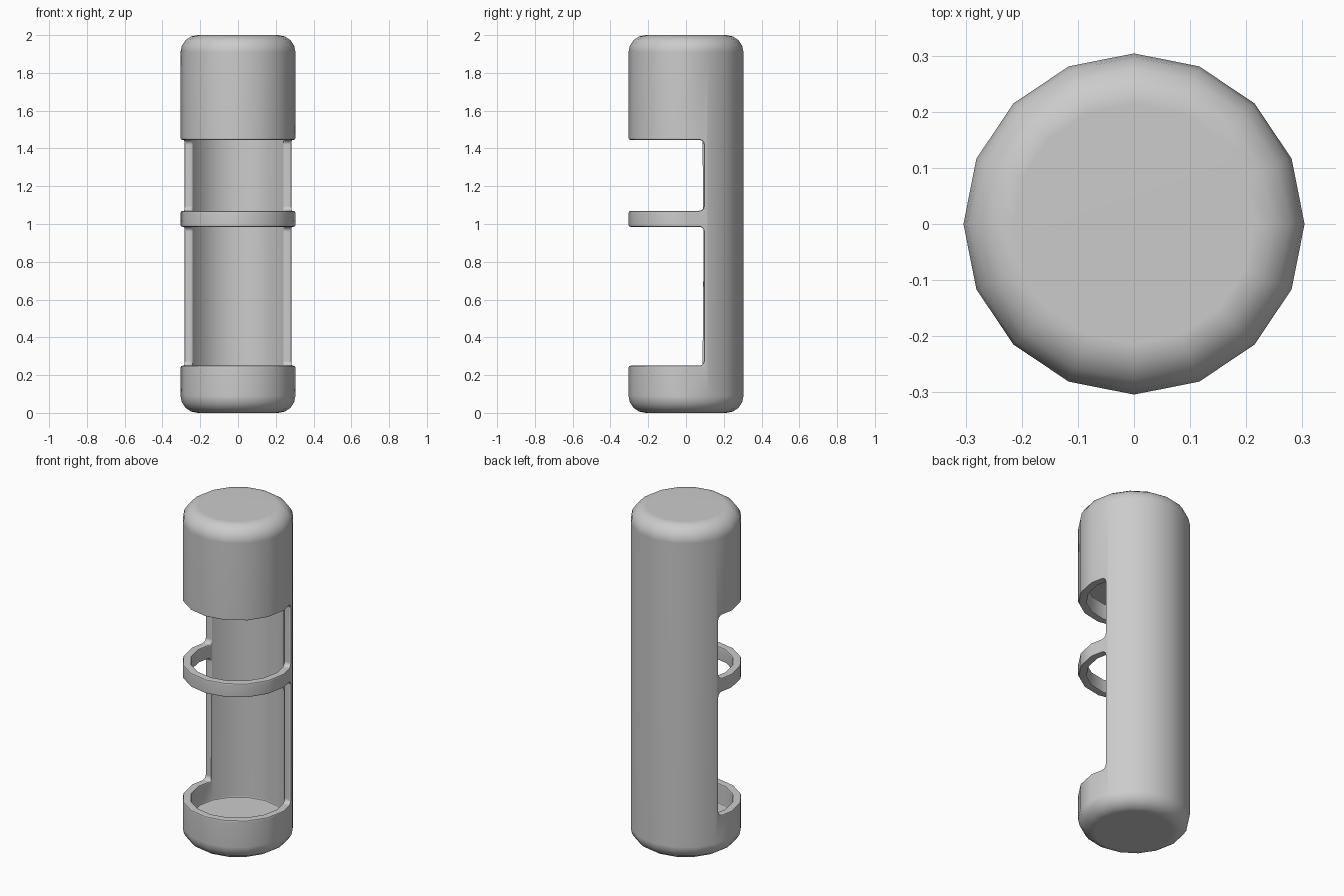
import bpy, bmesh
from math import sin, cos, pi, radians

cube = bpy.data.objects.get("Cube")
if cube:
    bpy.data.objects.remove(cube, do_unlink=True)

SIDES, RADIUS, BORE = 16, 0.304, 0.257
ROUND = 0.09          # end rounding
CUT_Y = 0.095         # depth of the front openings
FILLET = 0.025        # corner radius of the openings

grey = bpy.data.materials.new("plain grey")
grey.use_nodes = True
colour = (0.6, 0.6, 0.6, 1)
grey.diffuse_color = colour
grey.node_tree.nodes["Principled BSDF"].inputs["Base Color"].default_value = colour


def make_object(name, bm):
    bmesh.ops.recalc_face_normals(bm, faces=bm.faces)
    mesh = bpy.data.meshes.new(name)
    bm.to_mesh(mesh)
    bm.free()
    mesh.materials.append(grey)
    obj = bpy.data.objects.new(name, mesh)
    bpy.context.collection.objects.link(obj)
    return obj


def lathe(name, profile):
    """Stack of rings given as (radius, z), closed at both ends."""
    bm = bmesh.new()
    rings = [[bm.verts.new((r * cos(2 * pi * i / SIDES), r * sin(2 * pi * i / SIDES), z))
              for i in range(SIDES)] for r, z in profile]
    for low, high in zip(rings, rings[1:]):
        for i in range(SIDES):
            j = (i + 1) % SIDES
            bm.faces.new((low[i], low[j], high[j], high[i]))
    bm.faces.new(rings[0])
    bm.faces.new(rings[-1])
    return make_object(name, bm)


def window_cutter(name, low, high):
    """Side profile with two rounded back corners, extruded across x."""
    arc = [k * pi / 6 for k in range(4)]
    y = CUT_Y - FILLET
    points = [(-0.5, low)]
    points += [(y + FILLET * sin(a), low + FILLET - FILLET * cos(a)) for a in arc]
    points += [(y + FILLET * cos(a), high - FILLET + FILLET * sin(a)) for a in arc]
    points += [(-0.5, high)]
    bm = bmesh.new()
    face = bm.faces.new([bm.verts.new((-0.5, p, z)) for p, z in points])
    sweep = bmesh.ops.extrude_face_region(bm, geom=[face])["geom"]
    bmesh.ops.translate(bm, vec=(1, 0, 0),
                        verts=[v for v in sweep if isinstance(v, bmesh.types.BMVert)])
    return make_object(name, bm)


# Outer shell with rounded ends
quarter = [k * pi / 8 for k in range(5)]
bottom = [(RADIUS - ROUND + ROUND * sin(a), ROUND - ROUND * cos(a)) for a in quarter]
shell = lathe("tube_holder", bottom + [(r, 2 - z) for r, z in reversed(bottom)])

# Hollow bore and the openings above and below the ring
cutters = [
    lathe("bore_cutter", [(BORE, 0.13), (BORE, 1.54)]),
    window_cutter("lower_window_cutter", 0.25, 0.985),
    window_cutter("upper_window_cutter", 1.07, 1.445),
]
for cutter in cutters:
    cutter.hide_render = True
    cut = shell.modifiers.new(cutter.name, "BOOLEAN")
    cut.operation = "DIFFERENCE"
    cut.solver = "EXACT"
    cut.object = cutter

# Softened edges around the openings
bevel = shell.modifiers.new("soft_edges", "BEVEL")
bevel.width = 0.01
bevel.segments = 2
bevel.limit_method = "ANGLE"
bevel.angle_limit = radians(50)

# Bake the modifiers, then drop the cutters
bpy.context.view_layer.update()
baked = shell.evaluated_get(bpy.context.evaluated_depsgraph_get())
mesh = bpy.data.meshes.new_from_object(baked)
shell.modifiers.clear()
shell.data = mesh
for cutter in cutters:
    bpy.data.objects.remove(cutter, do_unlink=True)

bpy.ops.object.select_all(action="DESELECT")
shell.select_set(True)
bpy.context.view_layer.objects.active = shell
bpy.ops.object.shade_smooth_by_angle(angle=radians(40))
weighted = shell.modifiers.new("clean_shading", "WEIGHTED_NORMAL")
weighted.keep_sharp = True
